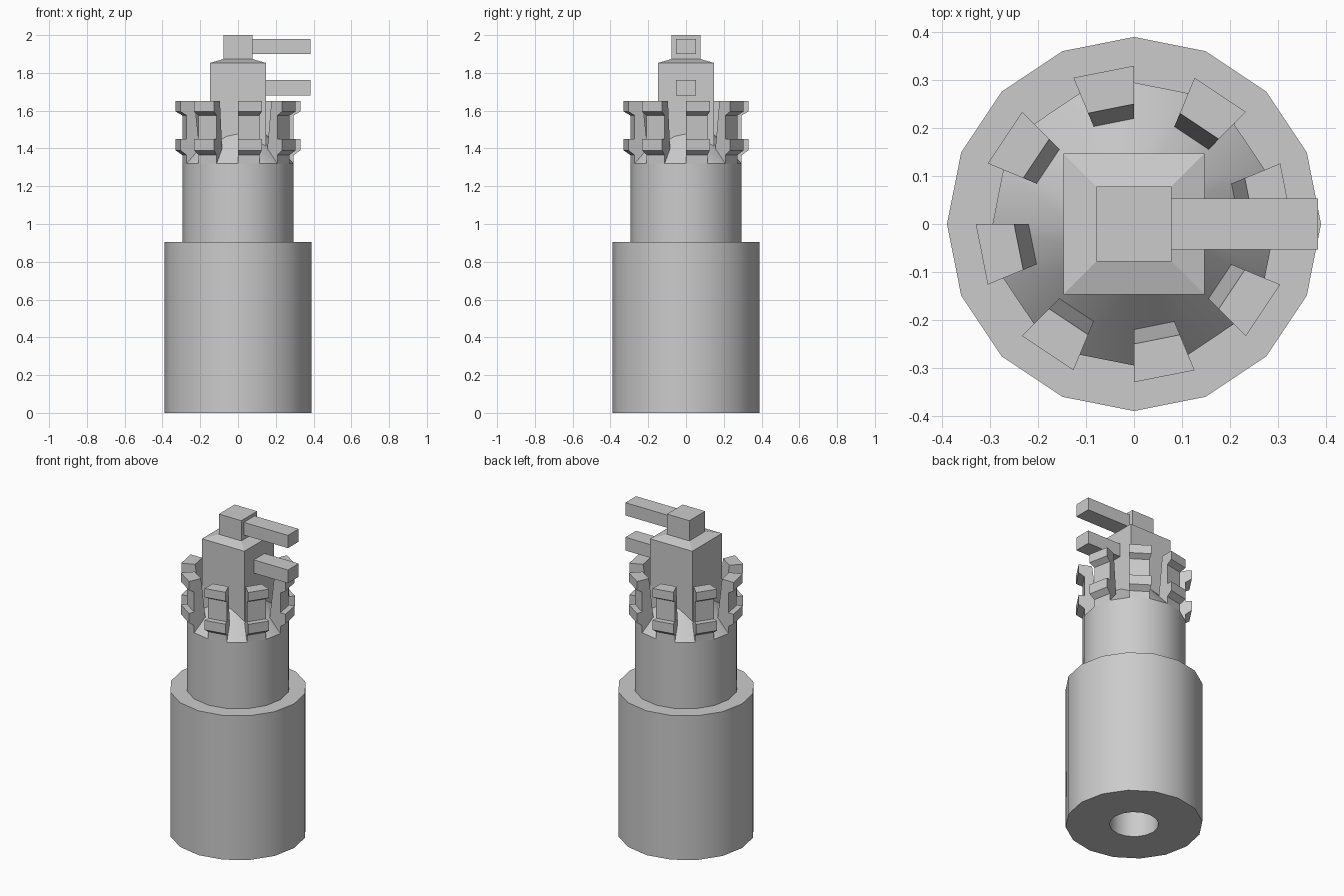
import bpy, bmesh
from math import sin, cos, pi

if "Cube" in bpy.data.objects:
    bpy.data.objects.remove(bpy.data.objects["Cube"])

SIDES = 16
STEP = 2 * pi / SIDES


def make_object(name, bm, smooth=False):
    bmesh.ops.remove_doubles(bm, verts=bm.verts, dist=1e-5)
    bmesh.ops.recalc_face_normals(bm, faces=bm.faces)
    mesh = bpy.data.meshes.new(name)
    bm.to_mesh(mesh)
    bm.free()
    ob = bpy.data.objects.new(name, mesh)
    bpy.context.collection.objects.link(ob)
    if smooth:
        bpy.ops.object.select_all(action='DESELECT')
        ob.select_set(True)
        bpy.context.view_layer.objects.active = ob
        bpy.ops.object.shade_smooth_by_angle(angle=pi / 6)
    return ob


def ring_point(bm, r, z, k):
    return bm.verts.new((r * cos(k * STEP), r * sin(k * STEP), z))


def lathe(name, profile):
    bm = bmesh.new()
    rings = [[ring_point(bm, r, z, k) for k in range(SIDES)] for r, z in profile]
    for a, b in zip(rings, rings[1:]):
        for k in range(SIDES):
            n = (k + 1) % SIDES
            bm.faces.new((a[k], a[n], b[n], b[k]))
    bm.faces.new(rings[0])
    bm.faces.new(rings[-1])
    return make_object(name, bm, True)


def box(name, x0, x1, y, z0, z1):
    bm = bmesh.new()
    bmesh.ops.create_cube(bm, size=1)
    for v in bm.verts:
        v.co = ((x0 + x1) / 2 + v.co.x * (x1 - x0), v.co.y * 2 * y,
                (z0 + z1) / 2 + v.co.z * (z1 - z0))
    return make_object(name, bm)


# Round body: blind bore underneath, wide base, neck and conical top
lathe("body", [(0.14, 0.5), (0.14, 0), (0.39, 0), (0.39, 0.905),
               (0.295, 0.905), (0.295, 1.32), (0.13, 1.495)])

# Crown of teeth: one profile spanning every second side of the ring
tooth = [(0.295, 1.32), (0.295, 1.365), (0.33, 1.39), (0.33, 1.45),
         (0.295, 1.45), (0.295, 1.575), (0.33, 1.595), (0.33, 1.65),
         (0.25, 1.65), (0.22, 1.40), (0.22, 1.36)]
for i in range(8):
    bm = bmesh.new()
    a = [ring_point(bm, r, z, 2 * i) for r, z in tooth]
    b = [ring_point(bm, r, z, 2 * i + 1) for r, z in tooth]
    bm.faces.new(a)
    bm.faces.new(b)
    for j in range(len(tooth)):
        n = (j + 1) % len(tooth)
        bm.faces.new((a[j], a[n], b[n], b[j]))
    make_object(f"crown_tooth_{i + 1}", bm)

# Square tower with a sloped shoulder and a small cap
bm = bmesh.new()
levels = []
for h, z in [(0.147, 1.38), (0.147, 1.853), (0.078, 1.873), (0.078, 2.0)]:
    levels.append([bm.verts.new((sx * h, sy * h, z))
                   for sx, sy in [(-1, -1), (1, -1), (1, 1), (-1, 1)]])
for a, b in zip(levels, levels[1:]):
    for k in range(4):
        n = (k + 1) % 4
        bm.faces.new((a[k], a[n], b[n], b[k]))
bm.faces.new(levels[0])
bm.faces.new(levels[-1])
make_object("tower", bm)

# Two arms pointing sideways
box("upper_arm", 0.07, 0.384, 0.053, 1.9, 1.98)
box("lower_arm", 0.14, 0.384, 0.053, 1.68, 1.763)
